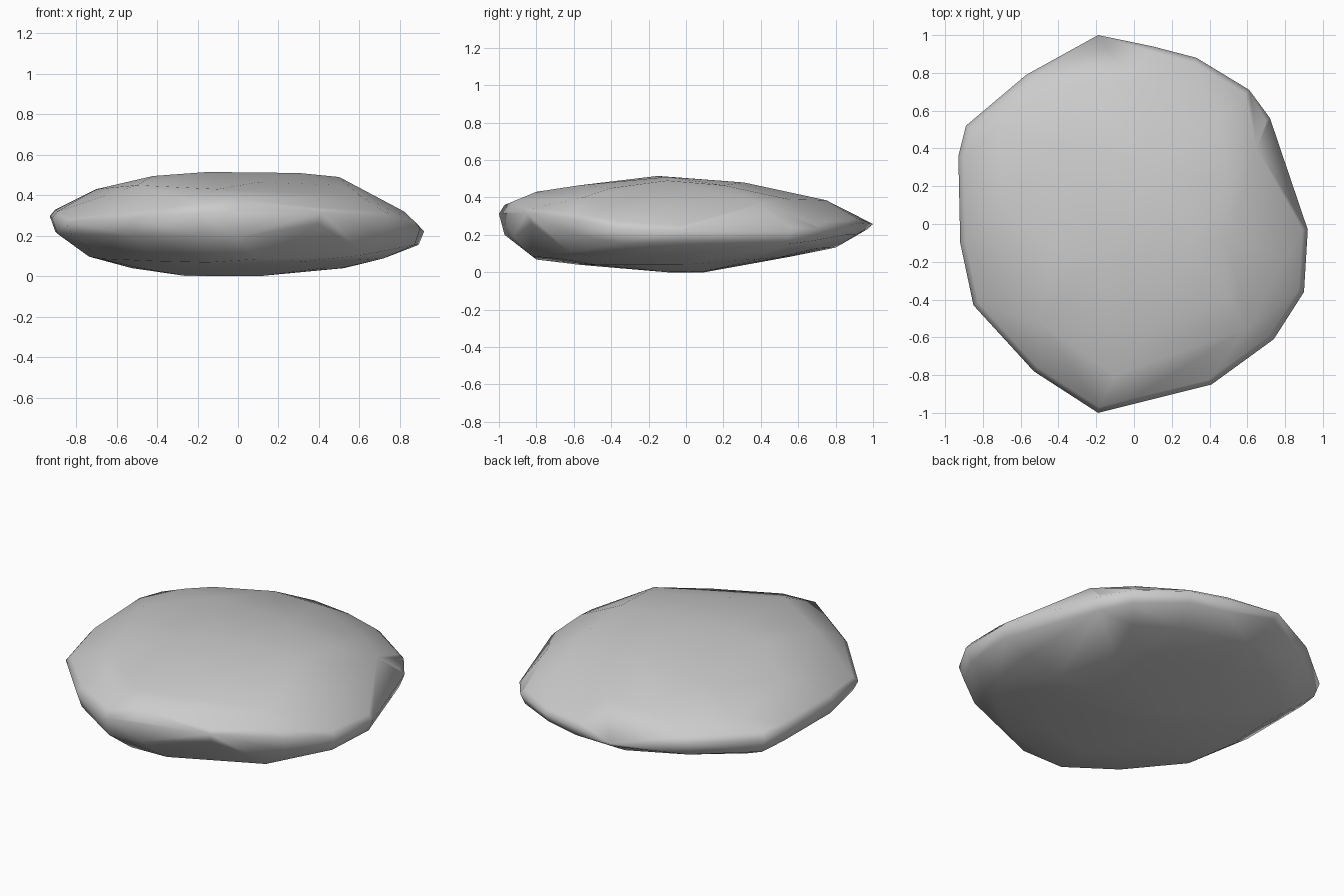
import bpy
import bmesh

default_cube = bpy.data.objects.get("Cube")
if default_cube:
    bpy.data.objects.remove(default_cube, do_unlink=True)

# Widest outline, counter-clockwise from the right: x, y, lower and upper edge height
RIM = [
    (0.92, -0.03, 0.155, 0.25), (0.72, 0.56, 0.15, 0.25), (0.61, 0.71, 0.17, 0.26),
    (0.33, 0.88, 0.2, 0.28), (0.1, 0.94, 0.2, 0.29), (-0.19, 1, 0.23, 0.27),
    (-0.57, 0.79, 0.2, 0.31), (-0.89, 0.52, 0.2, 0.32), (-0.93, 0.36, 0.22, 0.33),
    (-0.92, -0.1, 0.21, 0.32), (-0.85, -0.43, 0.21, 0.29), (-0.53, -0.78, 0.2, 0.32),
    (-0.19, -1, 0.2, 0.36), (0, -0.95, 0.19, 0.38), (0.41, -0.85, 0.26, 0.34),
    (0.74, -0.61, 0.2, 0.32), (0.9, -0.36, 0.155, 0.27),
]

# Worn upper shoulder and crown
CROWN = [
    (-0.15, -0.15, 0.515), (0.3, -0.1, 0.51), (0.5, -0.1, 0.49), (0.5, 0.2, 0.465),
    (0.5, -0.4, 0.45), (-0.42, -0.15, 0.495), (-0.7, 0.1, 0.43), (-0.5, -0.52, 0.45),
    (0.1, -0.57, 0.465), (0.1, 0.31, 0.48), (0, 0.75, 0.385), (-0.4, 0.4, 0.45),
    (-0.1, -0.8, 0.43), (0.45, 0.55, 0.39), (0.82, -0.17, 0.32), (0.6, -0.55, 0.4),
    (-0.72, 0.52, 0.37), (-0.6, 0.62, 0.375), (-0.28, 0.75, 0.385), (0.65, 0.4, 0.37),
]

# Slightly flattened resting face, with two bulges under the front edge
BASE = [
    (-0.25, 0, 0), (0.1, -0.1, 0), (0.1, 0.1, 0.005), (-0.1, 0.1, 0),
    (0.62, -0.62, 0.105), (0.1, -0.82, 0.085),
]


def scaled_ring(scale, height):
    """Shrink the rim towards the centre and give each point a height."""
    return [(x * scale, y * scale, height(y * scale, low, high))
            for x, y, low, high in RIM]


def build_stone(name, points, material):
    """Wrap the points in a closed skin and shade it smoothly."""
    bm = bmesh.new()
    for point in points:
        bm.verts.new(point)
    bmesh.ops.convex_hull(bm, input=bm.verts[:])
    loose = [v for v in bm.verts if not v.link_faces]
    bmesh.ops.delete(bm, geom=loose, context="VERTS")
    bmesh.ops.recalc_face_normals(bm, faces=bm.faces[:])
    for face in bm.faces:
        face.smooth = True
    mesh = bpy.data.meshes.new(name)
    bm.to_mesh(mesh)
    bm.free()
    mesh.materials.append(material)
    stone = bpy.data.objects.new(name, mesh)
    bpy.context.collection.objects.link(stone)
    return stone


# Plain grey rock
grey = bpy.data.materials.new("stone_grey")
grey.use_nodes = True
colour = (0.6, 0.6, 0.6, 1)
grey.diffuse_color = colour
grey.node_tree.nodes["Principled BSDF"].inputs["Base Color"].default_value = colour

# Outermost line with a rounded edge above and below it
outline = scaled_ring(1, lambda y, low, high: low + 0.7 * (high - low))
upper_edge = scaled_ring(0.97, lambda y, low, high: high)
lower_edge = scaled_ring(0.97, lambda y, low, high: low)

# Tapering underside, rising towards the back
lower_shoulder = scaled_ring(0.8, lambda y, low, high: 0.1 + 0.04 * y)
underside = scaled_ring(0.57, lambda y, low, high: 0.04 + 0.08 * max(0, y))

build_stone(
    "flat_stone",
    outline + upper_edge + lower_edge + CROWN + BASE + lower_shoulder + underside,
    grey,
)
